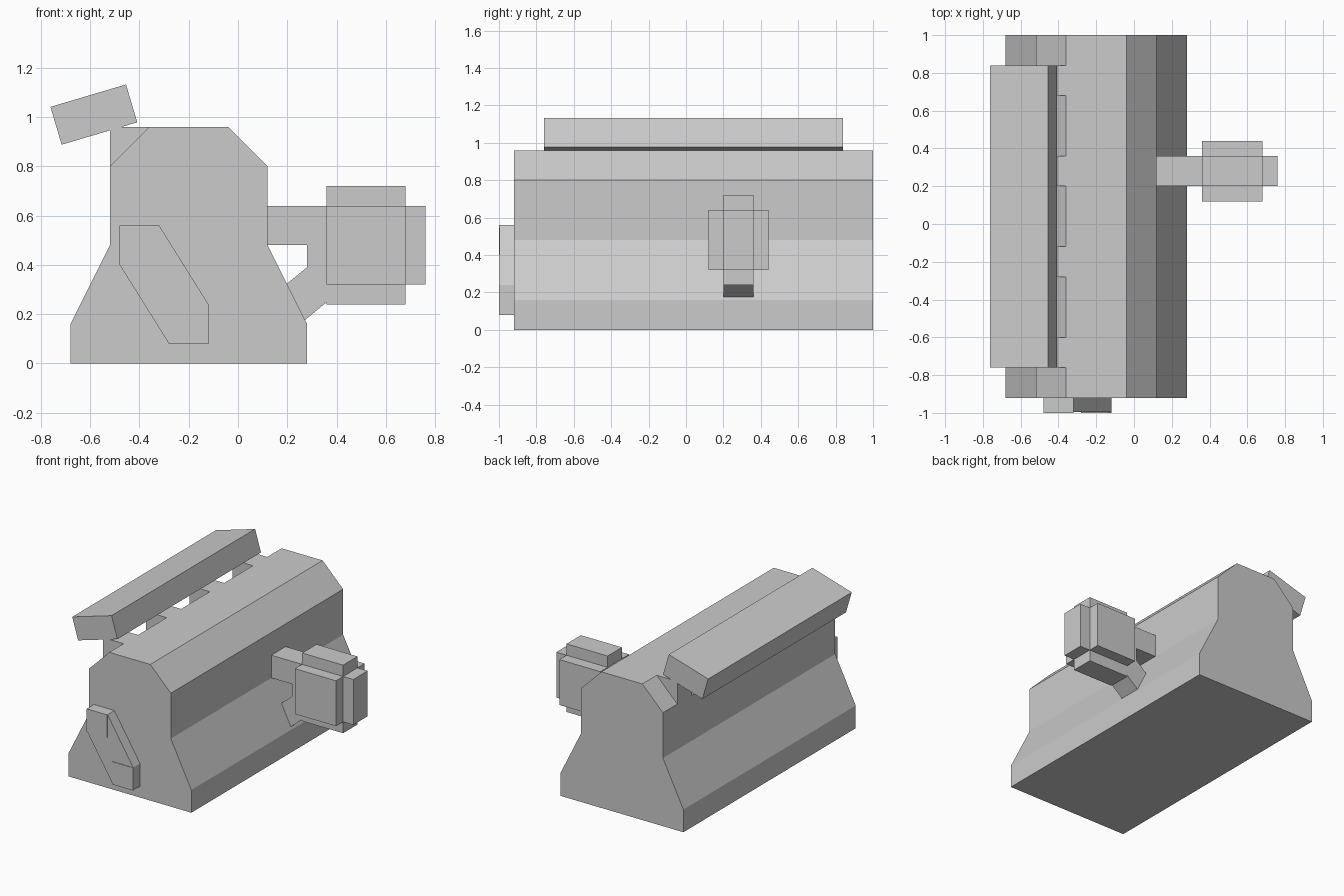
import bpy
from math import radians

if "Cube" in bpy.data.objects:
    bpy.data.objects.remove(bpy.data.objects["Cube"])


def prism(name, outline, y0, y1):
    """Extrude an (x, z) outline from y0 to y1."""
    n = len(outline)
    verts = [(x, y, z) for y in (y0, y1) for x, z in outline]
    faces = [tuple(range(n)), tuple(range(2 * n - 1, n - 1, -1))]
    faces += [(i, i + n, (i + 1) % n + n, (i + 1) % n) for i in range(n)]
    mesh = bpy.data.meshes.new(name)
    mesh.from_pydata(verts, [], faces)
    obj = bpy.data.objects.new(name, mesh)
    bpy.context.collection.objects.link(obj)
    return obj


def box(name, x, y, z):
    """Axis-aligned box from (min, max) ranges."""
    return prism(name, [(x[0], z[0]), (x[1], z[0]), (x[1], z[1]), (x[0], z[1])], *y)


def tilted_box(name, center, width, height, y, angle):
    """Box tilted in the front plane."""
    obj = box(name, (-width / 2, width / 2), y, (-height / 2, height / 2))
    obj.location = (center[0], 0, center[1])
    obj.rotation_euler = (0, -radians(angle), 0)
    return obj


# Main body, mirrored half profile around x = -0.2
half = [(0.48, 0), (0.48, 0.16), (0.32, 0.48), (0.32, 0.8), (0.16, 0.96)]
outline = [(-0.2 + x, z) for x, z in half] + [(-0.2 - x, z) for x, z in reversed(half)]
prism("body", outline, -0.92, 1.0)

# Top rail with four support blocks
tilted_box("top_rail", (-0.585, 1.01), 0.32, 0.16, (-0.76, 0.84), 16.5)
for i in range(4):
    y = -0.76 + 0.48 * i
    box(f"rail_support_{i + 1}", (-0.52, -0.36), (y, y + 0.16), (0.8, 0.96))

# Front lever: two end blocks and a slanted bar
box("lever_upper_block", (-0.48, -0.32), (-1.0, -0.92), (0.4, 0.56))
box("lever_lower_block", (-0.28, -0.12), (-1.0, -0.92), (0.08, 0.24))
prism("lever_bar", [(-0.48, 0.4), (-0.28, 0.08), (-0.12, 0.24), (-0.32, 0.56)], -0.996, -0.92)

# Side arm, diagonal brace and stepped knob
box("side_arm", (0.1, 0.36), (0.2, 0.36), (0.48, 0.64))
tilted_box("arm_brace", (0.29, 0.295), 0.24, 0.16, (0.2, 0.36), 39.5)
box("knob_core", (0.28, 0.76), (0.2, 0.36), (0.32, 0.64))
box("knob_wide", (0.36, 0.68), (0.12, 0.44), (0.32, 0.64))
box("knob_tall", (0.36, 0.68), (0.2, 0.36), (0.24, 0.72))
